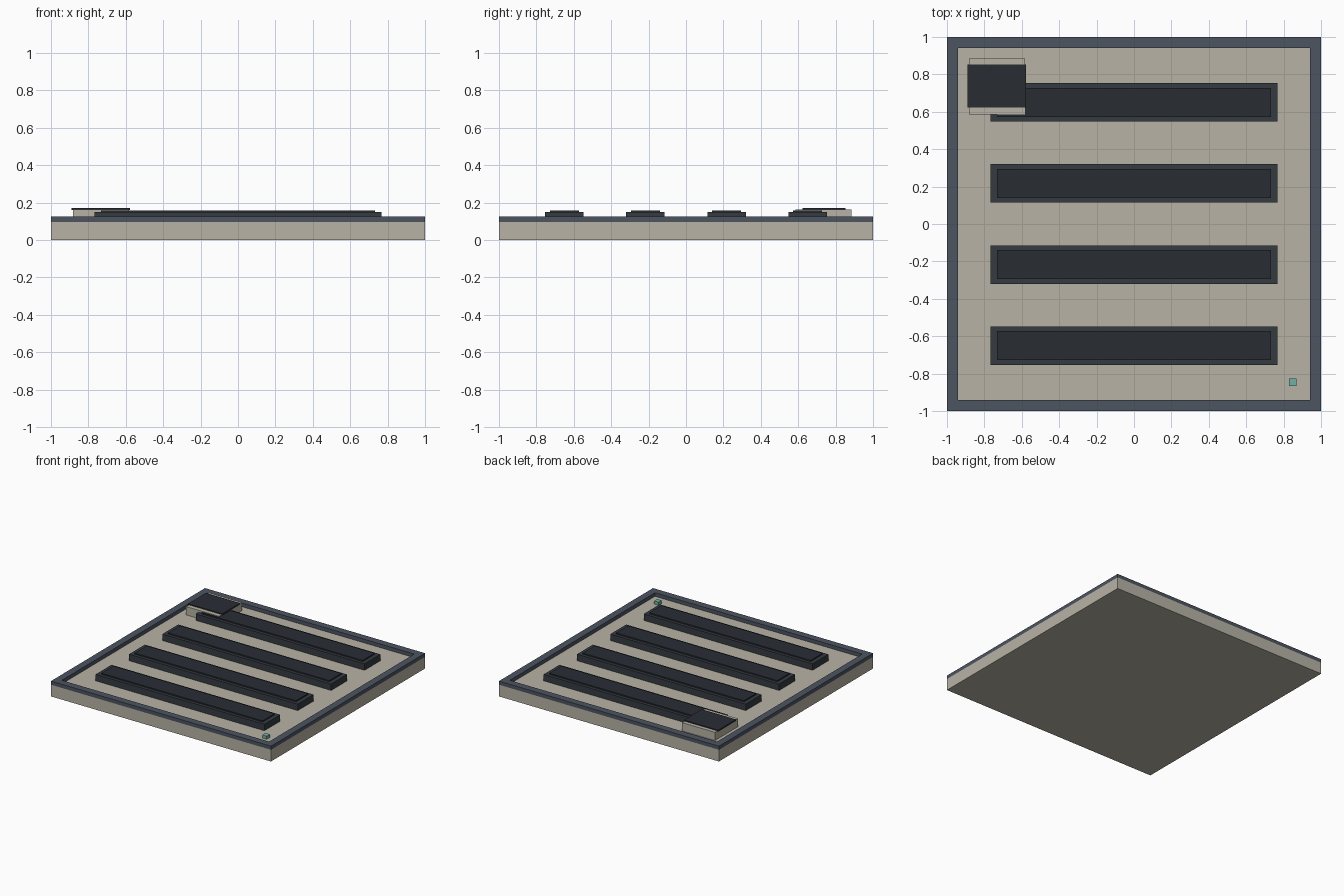
import bpy

if "Cube" in bpy.data.objects:
    bpy.data.objects.remove(bpy.data.objects["Cube"])

def material(name, rgb):
    m = bpy.data.materials.new(name)
    m.diffuse_color = (*rgb, 1)
    m.use_nodes = True
    m.node_tree.nodes["Principled BSDF"].inputs["Base Color"].default_value = m.diffuse_color
    return m

STONE = material("warm_stone", (0.48, 0.45, 0.38))
SLATE = material("slate_trim", (0.075, 0.09, 0.12))
FRAME = material("dark_frame", (0.035, 0.043, 0.052))
PANEL = material("dark_panel", (0.022, 0.026, 0.034))
GREEN = material("indicator_green", (0.16, 0.45, 0.37))

def box(name, x, y, z, mat):
    """Box from (min, max) ranges on each axis."""
    bpy.ops.mesh.primitive_cube_add(size=1, location=[sum(r) / 2 for r in (x, y, z)])
    ob = bpy.context.object
    ob.name = name
    ob.scale = [r[1] - r[0] for r in (x, y, z)]
    bpy.ops.object.transform_apply(location=False, rotation=False, scale=True)
    ob.data.materials.append(mat)
    return ob

# Roof slab
FLOOR = 0.096
box("roof_slab", (-1, 1), (-1, 1), (0, FLOOR), STONE)

# Raised rim: square ring extruded from nested outlines
o, i, top = 1.0, 0.942, 0.126
corners = [(-1, -1), (1, -1), (1, 1), (-1, 1)]
verts = [(sx * r, sy * r, z) for r, z in ((o, FLOOR), (o, top), (i, top), (i, FLOOR))
         for sx, sy in corners]
faces = [(4 * a + k, 4 * a + (k + 1) % 4, 4 * ((a + 1) % 4) + (k + 1) % 4, 4 * ((a + 1) % 4) + k)
         for a in range(4) for k in range(4)]
mesh = bpy.data.meshes.new("parapet_rim")
mesh.from_pydata(verts, [], faces)
mesh.materials.append(SLATE)
bpy.context.collection.objects.link(bpy.data.objects.new("parapet_rim", mesh))

# Four long rows, each a frame with a smaller panel on top
for n in range(4):
    y = -0.65 + n * 1.3 / 3
    box(f"row_frame_{n + 1}", (-0.767, 0.767), (y - 0.103, y + 0.103), (FLOOR, 0.149), FRAME)
    box(f"row_panel_{n + 1}", (-0.733, 0.733), (y - 0.078, y + 0.078), (0.149, 0.159), PANEL)

# Corner housing with an overhanging lid
box("corner_housing", (-0.882, -0.583), (0.586, 0.884), (FLOOR, 0.164), STONE)
box("housing_lid", (-0.89, -0.578), (0.622, 0.853), (0.16, 0.172), PANEL)

# Small indicator block
box("indicator_block", (0.828, 0.868), (-0.867, -0.827), (FLOOR, 0.122), GREEN)
